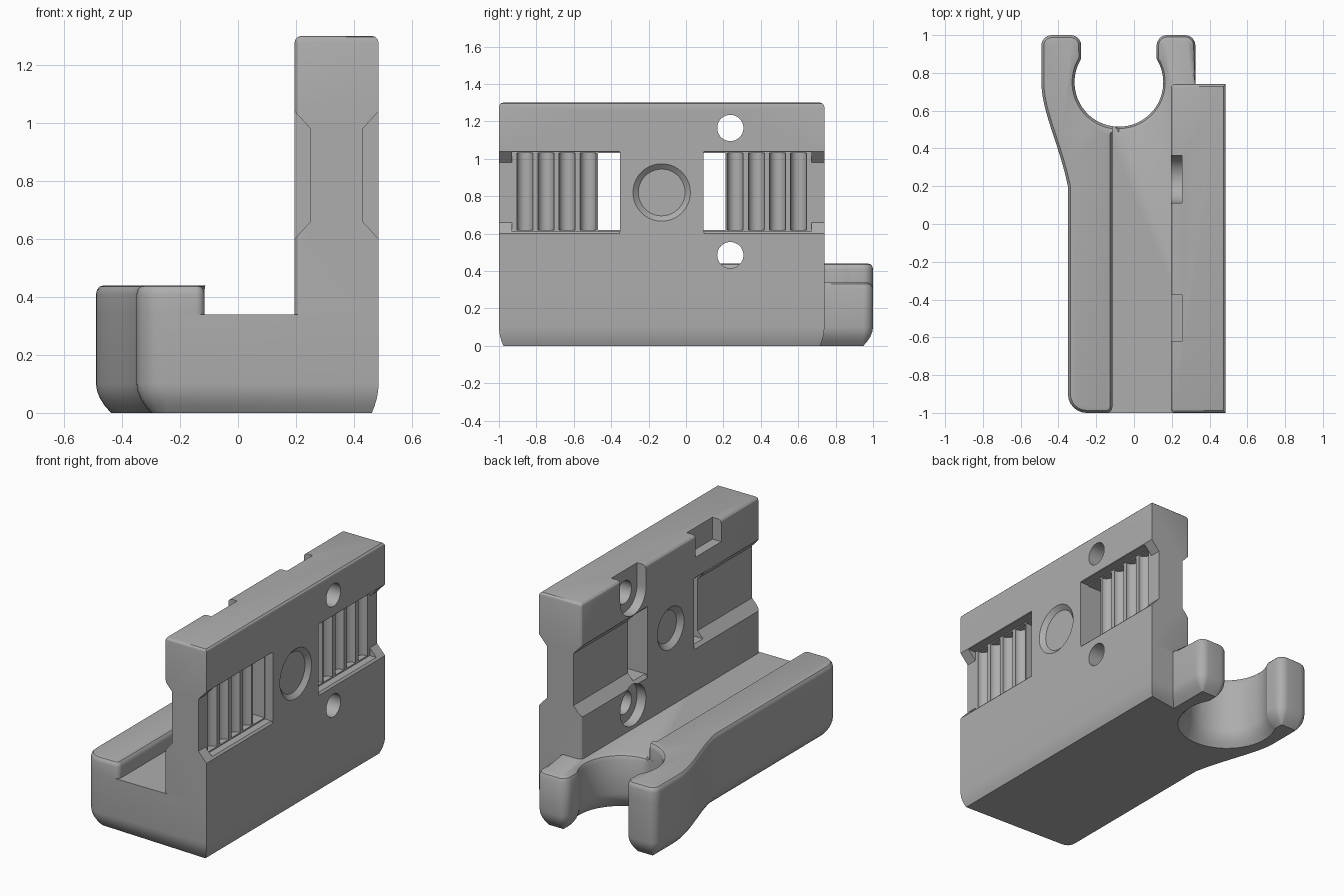
import bpy, bmesh, math
from mathutils import Vector

if "Cube" in bpy.data.objects:
    bpy.data.objects.remove(bpy.data.objects["Cube"])

grey = bpy.data.materials.new("plain_grey")
grey.use_nodes = True
COLOUR = (0.42, 0.42, 0.42, 1)
grey.diffuse_color = COLOUR
grey.node_tree.nodes["Principled BSDF"].inputs["Base Color"].default_value = COLOUR


def finish(name, bm):
    bmesh.ops.recalc_face_normals(bm, faces=bm.faces)
    mesh = bpy.data.meshes.new(name)
    bm.to_mesh(mesh)
    bm.free()
    mesh.materials.append(grey)
    ob = bpy.data.objects.new(name, mesh)
    bpy.context.collection.objects.link(ob)
    return ob


def smooth(ob):
    bpy.ops.object.select_all(action='DESELECT')
    ob.select_set(True)
    bpy.context.view_layer.objects.active = ob
    bpy.ops.object.shade_smooth_by_angle(angle=math.radians(28))


def rounded(points, steps=6):
    """Round each (x, y, radius) corner of a closed outline."""
    out = []
    for i, (x, y, r) in enumerate(points):
        p = Vector((x, y))
        if r == 0:
            out.append(p)
            continue
        a = p + (Vector(points[i - 1][:2]) - p).normalized() * r
        b = p + (Vector(points[(i + 1) % len(points)][:2]) - p).normalized() * r
        mid = a + b - p
        for k in range(steps + 1):
            t = math.pi / 2 * k / steps
            out.append(mid + (b - mid) * math.sin(t) + (a - mid) * math.cos(t))
    return out


def inward(pts):
    """Mitred inward direction at every point of a counter-clockwise outline."""
    res = []
    for i, p in enumerate(pts):
        d1 = (p - pts[i - 1]).normalized()
        d2 = (pts[(i + 1) % len(pts)] - p).normalized()
        n1, n2 = Vector((-d1.y, d1.x)), Vector((-d2.y, d2.x))
        res.append((n1 + n2) / max(0.5, 1 + n1.dot(n2)))
    return res


def layered(name, pts, layers, weight=lambda p, z: 1):
    """Stack inset copies of an outline: layers are (z, inset)."""
    bm = bmesh.new()
    normals = inward(pts)
    rings = []
    for z, inset in layers:
        rings.append([bm.verts.new((*(p + n * inset * weight(p, z)), z))
                      for p, n in zip(pts, normals)])
    for lo, hi in zip(rings, rings[1:]):
        for i in range(len(lo)):
            bm.faces.new((lo[i - 1], lo[i], hi[i], hi[i - 1]))
    bm.faces.new(rings[0])
    bm.faces.new(rings[-1])
    return finish(name, bm)


# Shared outline pieces: clip bore, clip arm and flowing outer side
BORE, R = Vector((-0.08, 0.75)), 0.235


def bore_arc(start, end, n):
    return [(BORE.x + R * math.cos(math.radians(start + (end - start) * i / n)),
             BORE.y + R * math.sin(math.radians(start + (end - start) * i / n)), 0)
            for i in range(n + 1)]


outer_arm = [(-0.28, 1, 0.055), (-0.49, 1, 0.055)]
for i in range(15):
    t = i / 14
    outer_arm.append((-0.49 + 0.14 * (1 - (1 - t) ** 2.2) * t ** 0.8, 0.74 - 0.54 * t, 0))

# Base with clip
base_outline = rounded([(-0.35, -1, 0.1), (0.485, -1, 0), (0.485, 0.74, 0), (0.325, 0.74, 0),
                        (0.325, 1, 0.055), (0.12, 1, 0.055)] + bore_arc(32, -212, 48) + outer_arm)


def base_weight(p, z):
    if z < 0.2:
        return 0.45 if p.x > 0.48 else 1
    near_bore = (p - BORE).length < R + 0.01 and p.x > -0.09
    return 1 if near_bore or (p.x > 0 and p.y > 0.75) else 0


base = layered("base_with_clip", base_outline,
               [(0, 0.052), (0.025, 0.03), (0.05, 0.014), (0.075, 0.004), (0.1, 0),
                (0.31, 0), (0.33, 0.01), (0.34, 0.03)], base_weight)
smooth(base)

# Raised rim along the base, running into the outer clip arm
rim_outline = rounded([(-0.35, -1, 0.1), (-0.115, -1, 0.03), (-0.115, 0.518, 0)]
                      + bore_arc(-98.7, -212, 24) + outer_arm)
rim = layered("side_rim", rim_outline,
              [(0.34, 0), (0.41, 0), (0.425, 0.004), (0.436, 0.013), (0.44, 0.028)])
smooth(rim)

# Upright plate
X0, X1, Y0, Y1, ZB, ZT = 0.195, 0.485, -1, 0.74, 0.34, 1.3
YC = (Y0 + Y1) / 2


def box_bm(x0, x1, y0, y1, z0, z1):
    bm = bmesh.new()
    bmesh.ops.create_cube(bm, size=1)
    for v in bm.verts:
        v.co = ((x0 + x1) / 2 + v.co.x * (x1 - x0),
                (y0 + y1) / 2 + v.co.y * (y1 - y0),
                (z0 + z1) / 2 + v.co.z * (z1 - z0))
    return bm


bm = box_bm(X0, X1, Y0, Y1, ZB, ZT)
edges = [e for e in bm.edges if all(v.co.z > 1 for v in e.verts)
         or all(v.co.x < 0.2 for v in e.verts) and e.verts[0].co.y == e.verts[1].co.y]
bmesh.ops.bevel(bm, geom=edges, offset=0.023, segments=3, profile=0.5, affect='EDGES')
plate = finish("upright_plate", bm)


def cut(bm):
    cutter = finish("cutter", bm)
    cutter.hide_render = True
    mod = plate.modifiers.new("cut", 'BOOLEAN')
    mod.operation, mod.solver, mod.object = 'DIFFERENCE', 'EXACT', cutter
    bpy.context.view_layer.objects.active = plate
    bpy.ops.object.modifier_apply(modifier=mod.name)
    bpy.data.objects.remove(cutter)


def box(*dims):
    cut(box_bm(*dims))


def drill(y, z, x0, x1, r0, r1):
    """Round or conical hole along x."""
    bm = bmesh.new()
    bmesh.ops.create_cone(bm, cap_ends=True, segments=40, radius1=r0, radius2=r1, depth=x1 - x0)
    for v in bm.verts:
        v.co = ((x0 + x1) / 2 + v.co.z, y + v.co.x, z + v.co.y)
    cut(bm)


def trough(face, floor, y0, y1):
    """Recess with sloped upper and lower walls."""
    bm = bmesh.new()
    out = face + (face - floor) * 0.2
    profile = [(out, 0.588), (floor, 0.66), (floor, 0.98), (out, 1.052)]
    ends = [[bm.verts.new((x, y, z)) for x, z in profile] for y in (y0, y1)]
    for i in range(4):
        bm.faces.new((ends[0][i - 1], ends[0][i], ends[1][i], ends[1][i - 1]))
    bm.faces.new(ends[0])
    bm.faces.new(ends[1])
    cut(bm)


for s in (-1, 1):
    def span(a, b):
        return sorted((YC + s * a, YC + s * b))

    # Recesses on both faces and the through window
    trough(X0, 0.25, *span(0.227, 0.95))
    trough(X1, 0.43, *span(0.225, 0.95))
    box(0.43, 0.6, *span(0.223, 0.8), 0.612, 1.037)
    box(0.1, 0.6, *span(0.224, 0.34), 0.62, 1.03)
    # Belt tooth grooves
    for i in range(4):
        bm = bmesh.new()
        bmesh.ops.create_cone(bm, cap_ends=True, segments=24, radius1=0.043, radius2=0.043, depth=0.41)
        bmesh.ops.translate(bm, verts=bm.verts, vec=(0.428, YC + s * (0.393 + 0.113 * i), 0.825))
        cut(bm)
    # Screw holes with countersinks and pockets
    y = YC + s * 0.367
    for z in (0.485, 1.165):
        drill(y, z, 0.1, 0.6, 0.07, 0.07)
        drill(y, z, 0.465, 0.495, 0.07, 0.1)
        drill(y, z, 0.1, 0.255, 0.125, 0.125)
    box(0.1, 0.255, y - 0.125, y + 0.125, 1.165, 1.4)

# Central stepped hole
drill(YC, 0.82, 0.1, 0.6, 0.098, 0.098)
drill(YC, 0.82, 0.3, 0.6, 0.132, 0.132)
drill(YC, 0.82, 0.46, 0.495, 0.125, 0.165)
drill(YC, 0.82, 0.185, 0.225, 0.14, 0.098)
smooth(plate)
